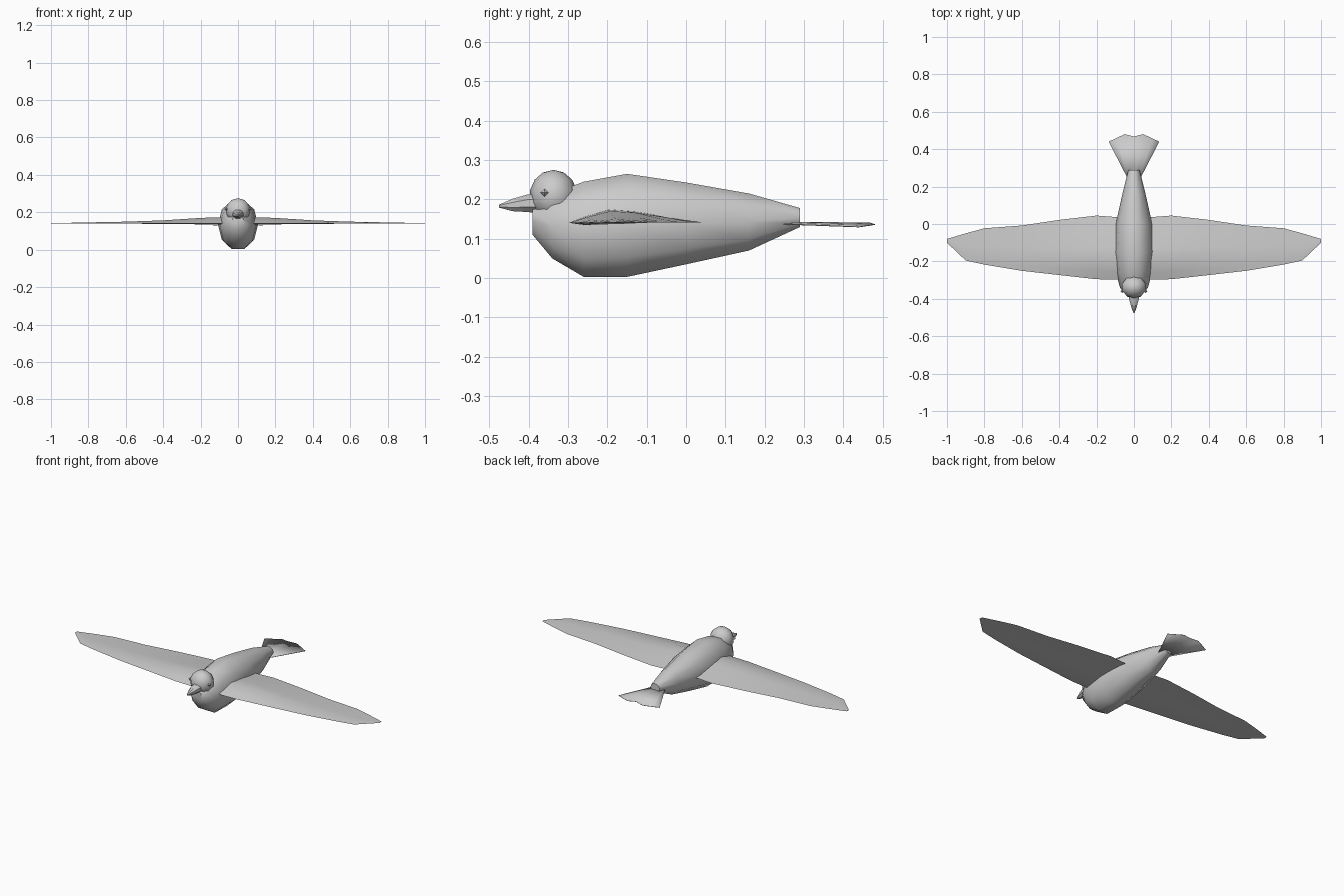
import bpy, bmesh, math
from mathutils import Matrix

if "Cube" in bpy.data.objects:
    bpy.data.objects.remove(bpy.data.objects["Cube"])


def finish(name, bm, angle=40):
    bmesh.ops.recalc_face_normals(bm, faces=bm.faces)
    me = bpy.data.meshes.new(name)
    bm.to_mesh(me)
    bm.free()
    ob = bpy.data.objects.new(name, me)
    bpy.context.collection.objects.link(ob)
    bpy.ops.object.select_all(action='DESELECT')
    ob.select_set(True)
    bpy.context.view_layer.objects.active = ob
    bpy.ops.object.shade_smooth_by_angle(angle=math.radians(angle))
    return ob


def loft(name, rings, angle=40):
    """Skin closed rings of equal point count and cap both ends."""
    bm = bmesh.new()
    vs = [[bm.verts.new(p) for p in r] for r in rings]
    n = len(rings[0])
    for a, b in zip(vs, vs[1:]):
        for i in range(n):
            j = (i + 1) % n
            bm.faces.new((a[i], a[j], b[j], b[i]))
    bm.faces.new(vs[0])
    bm.faces.new(vs[-1])
    return finish(name, bm, angle)


def oval(y, z0, z1, w, sides):
    """Upright oval ring with flat top and bottom sides."""
    c, h = (z0 + z1) / 2, (z1 - z0) / 2 / math.cos(math.pi / sides)
    pts = []
    for i in range(sides):
        a = 2 * math.pi * (i + 0.5) / sides
        pts.append((w * math.sin(a), y, c + h * math.cos(a)))
    return pts


# Body: y, bottom, top, half width
body = [(-0.39, 0.11, 0.18, 0.035), (-0.34, 0.05, 0.215, 0.075),
        (-0.26, 0.003, 0.245, 0.096), (-0.15, 0.003, 0.265, 0.107),
        (0.0, 0.035, 0.243, 0.098), (0.16, 0.07, 0.215, 0.062),
        (0.29, 0.13, 0.178, 0.03)]
loft("body", [oval(*s, 10) for s in body], 50)

# Head
bm = bmesh.new()
bmesh.ops.create_uvsphere(bm, u_segments=10, v_segments=7, radius=1.0,
                          matrix=Matrix.Translation((0, -0.337, 0.209)) @
                          Matrix.Diagonal((0.068, 0.061, 0.066, 1)))
finish("head", bm, 50)

# Beak
beak = [(-0.37, 0.165, 0.217, 0.034), (-0.405, 0.168, 0.212, 0.027),
        (-0.44, 0.17, 0.202, 0.017), (-0.475, 0.179, 0.187, 0.004)]
loft("beak", [oval(*s, 8) for s in beak])

# Eyes
for side, label in ((-1, "left"), (1, "right")):
    bm = bmesh.new()
    bmesh.ops.create_uvsphere(bm, u_segments=4, v_segments=2, radius=0.01,
                              matrix=Matrix.Translation((side * 0.063, -0.36, 0.217)))
    finish("eye_" + label, bm, 10)

# Wings: x, leading edge, trailing edge, camber height
half = [(0.0, -0.30, 0.03, 0.036), (0.2, -0.295, 0.045, 0.029),
        (0.4, -0.273, 0.022, 0.016), (0.6, -0.25, -0.008, 0.009),
        (0.8, -0.217, -0.023, 0.005), (0.9, -0.195, -0.05, 0.003),
        (1.0, -0.10, -0.08, 0.001)]
section = [(0, 0), (0.12, 0.45), (0.3, 1), (0.5, 0.85), (0.75, 0.4), (1, 0),
           (0.7, 0.05), (0.4, -0.1), (0.12, -0.18)]
stations = [(-x, a, b, h) for x, a, b, h in reversed(half[1:])] + half
loft("wings", [[(x, a + (b - a) * u, 0.141 + h * v) for u, v in section]
               for x, a, b, h in stations], 35)

# Tail: thin fan with a scalloped rear edge, arched slightly
rear = [(-0.135, 0.44), (-0.1, 0.457), (-0.05, 0.48), (0, 0.468),
        (0.05, 0.48), (0.1, 0.457), (0.135, 0.44)]
bm = bmesh.new()
front_v, rear_v = [], []
for x, y in rear:
    drop = 0.01 * (abs(x) / 0.135)
    front_v.append(bm.verts.new((x * 0.16, 0.22, 0.144 - drop * 0.5)))
    rear_v.append(bm.verts.new((x, y, 0.141 - drop)))
for i in range(len(rear) - 1):
    bm.faces.new((front_v[i], front_v[i + 1], rear_v[i + 1], rear_v[i]))
tail = finish("tail", bm, 40)
solid = tail.modifiers.new("thickness", 'SOLIDIFY')
solid.thickness = 0.002
